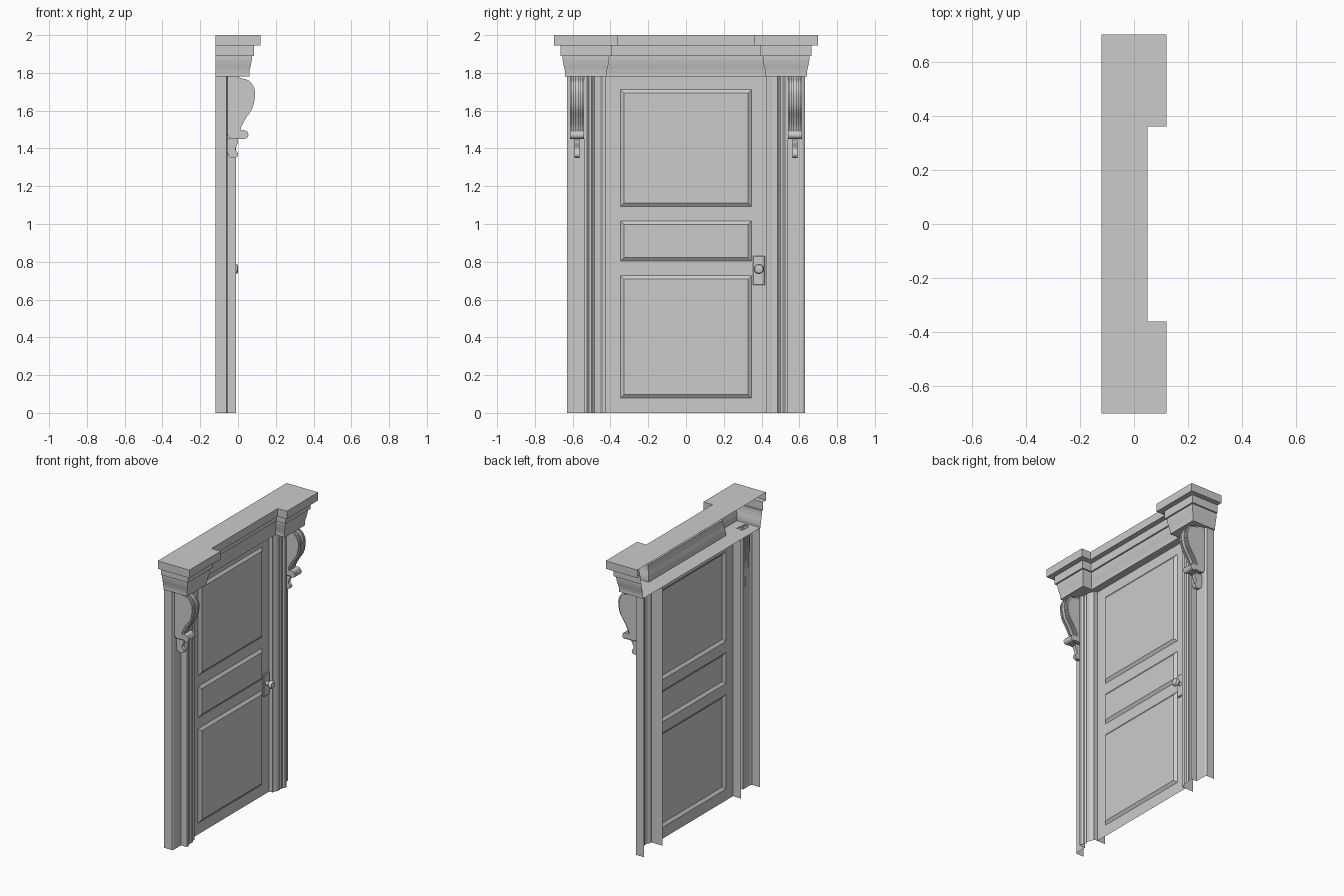
import bpy, bmesh, math
from mathutils import Vector, Matrix

if "Cube" in bpy.data.objects:
    bpy.data.objects.remove(bpy.data.objects["Cube"])


def finish(bm, name, smooth=None, fix=True):
    if fix:
        bmesh.ops.recalc_face_normals(bm, faces=bm.faces)
    me = bpy.data.meshes.new(name)
    bm.to_mesh(me)
    bm.free()
    ob = bpy.data.objects.new(name, me)
    bpy.context.collection.objects.link(ob)
    if smooth:
        bpy.ops.object.select_all(action='DESELECT')
        ob.select_set(True)
        bpy.context.view_layer.objects.active = ob
        bpy.ops.object.shade_smooth_by_angle(angle=math.radians(smooth))
    return ob


def skin(bm, rows, closed=False):
    """Bridge consecutive rows of points with quads; returns the vertex rows."""
    vr = [[bm.verts.new(p) for p in r] for r in rows]
    for a, b in zip(vr, vr[1:]):
        n = len(a)
        for i in range(n if closed else n - 1):
            j = (i + 1) % n
            bm.faces.new((a[i], a[j], b[j], b[i]))
    return vr


def spline(pts, steps=4):
    """Closed Catmull-Rom outline through a few (x, z) points."""
    out, n = [], len(pts)
    for i in range(n):
        p0, p1, p2, p3 = [Vector(pts[(i + k) % n]) for k in (-1, 0, 1, 2)]
        for s in range(steps):
            t = s / steps
            out.append(0.5 * (2 * p1 + (p2 - p0) * t + (2 * p0 - 5 * p1 + 4 * p2 - p3) * t * t
                              + (3 * p1 - p0 - 3 * p2 + p3) * t ** 3))
    return out


def plate(bm, outline, y0, y1):
    """Solid slab from an (x, z) outline between two y values."""
    rows = skin(bm, [[(p[0], y, p[1]) for p in outline] for y in (y0, y1)], True)
    for r in rows:
        bm.faces.new(r)


# cornice: stepped profile (inset, z) swept round the breakfront plan, open at the back
def plan(o):
    half = [(-.12, .7 - o), (.12 - o, .7 - o), (.12 - o, .36 + o), (.05 - o, .36 + o)]
    return half + [(x, -y) for x, y in reversed(half)]


profile = [(0, 2), (0, 1.945), (.035, 1.945), (.035, 1.89), (.046, 1.89), (.047, 1.87),
           (.051, 1.845), (.057, 1.82), (.06, 1.80), (.06, 1.78)]
bm = bmesh.new()
rows = skin(bm, [[(x, y, z) for x, y in plan(o)] for o, z in profile])
bm.faces.new(rows[0])
bm.faces.new(rows[-1])
finish(bm, "cornice")

# door leaf: grid of rails and stiles, panel cells inset into recessed raised panels
bm = bmesh.new()
ys = [-.425, -.35, .35, .425]
zs = [0, .075, .73, .80, 1.02, 1.09, 1.715, 1.78]
grid = [[bm.verts.new((-.06, y, z)) for y in ys] for z in zs]
panels = []
for i in range(len(zs) - 1):
    for j in range(3):
        f = bm.faces.new((grid[i][j], grid[i][j + 1], grid[i + 1][j + 1], grid[i + 1][j]))
        if j == 1 and i in (1, 3, 5):
            panels.append(f)
for t, d in ((.024, -.03), (.004, 0), (.027, .014)):
    bmesh.ops.inset_individual(bm, faces=panels, thickness=t, depth=d)
finish(bm, "door_leaf", fix=False)

# pilaster with moulded casing and jamb return, as one open profile (x, y)
casing = [(-.12, .63), (-.062, .63), (-.055, .618), (-.055, .54), (-.01, .54), (-.01, .524),
          (-.02, .513), (-.02, .50), (-.028, .492), (-.02, .484), (-.024, .455), (-.034, .44),
          (-.034, .425), (-.12, .425)]

# scroll bracket outlines in (x, z)
scroll = spline([(-.056, 1.775), (.02, 1.77), (.06, 1.757), (.085, 1.72), (.09, 1.68), (.077, 1.615),
                 (.042, 1.56), (.018, 1.515), (.014, 1.488), (.03, 1.492), (.05, 1.488), (.054, 1.468),
                 (.042, 1.453), (.01, 1.451), (-.03, 1.45), (-.05, 1.465), (-.056, 1.50)])
core = [(max(-.056, p[0] - .009 * (p[0] > -.04)), 1.62 + (p[1] - 1.62) * .96) for p in scroll]
drop = spline([(-.056, 1.45), (-.005, 1.45), (.0, 1.43), (-.012, 1.405), (-.012, 1.39), (.0, 1.375),
               (-.004, 1.357), (-.025, 1.35), (-.05, 1.36), (-.056, 1.40)], 3)

for side, s in (("left", -1), ("right", 1)):
    bm = bmesh.new()
    skin(bm, [[(x, s * y, z) for x, y in casing] for z in (0, 1.78)])
    finish(bm, side + "_pilaster_casing")

    c = s * .577
    bm = bmesh.new()
    plate(bm, core, c - .037, c + .037)
    for a, b in ((-.030, -.019), (-.011, .011), (.019, .030)):
        plate(bm, scroll, c + a, c + b)
    finish(bm, side + "_scroll_bracket", 30)

    bm = bmesh.new()
    plate(bm, drop, c - .012, c + .012)
    finish(bm, side + "_bracket_drop", 30)

    # rolled foot spanning the bracket width
    bm = bmesh.new()
    roll = [(.035 + .02 * math.cos(k * math.pi / 6), 1.471 + .02 * math.sin(k * math.pi / 6))
            for k in range(12)]
    plate(bm, roll, c - .037, c + .037)
    finish(bm, side + "_bracket_roll", 40)

# lock plate with bevelled front edge
bm = bmesh.new()
rows = skin(bm, [[(x, .386 + a * (.032 - o), .754 + b * (.077 - o))
                  for a, b in ((-1, -1), (1, -1), (1, 1), (-1, 1))]
                 for x, o in ((-.06, 0), (-.054, 0), (-.051, .004))], True)
bm.faces.new(rows[-1])
finish(bm, "lock_plate")

# door knob: lathed about the x axis
bm = bmesh.new()
rows = skin(bm, [[(x, .386 + r * math.cos(k * math.pi / 6), .762 + r * math.sin(k * math.pi / 6))
                  for k in range(12)]
                 for x, r in ((-.052, .016), (-.046, .012), (-.034, .011), (-.029, .021), (-.02, .027),
                              (-.009, .027), (-.002, .022), (0, .014))], True)
bm.faces.new(rows[-1])
finish(bm, "door_knob", 40)
